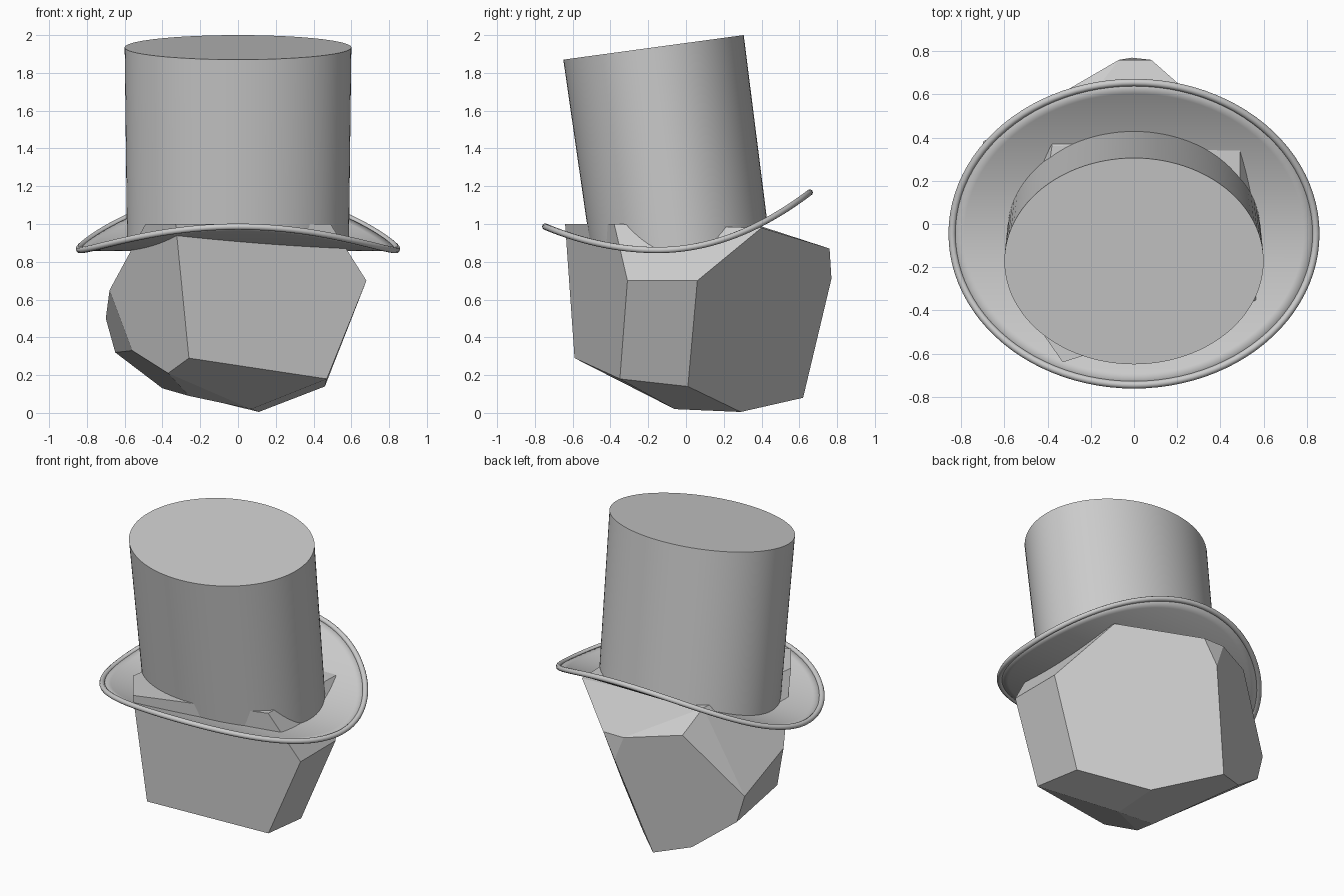
import bpy, bmesh, math
from mathutils import Vector

if "Cube" in bpy.data.objects:
    bpy.data.objects.remove(bpy.data.objects["Cube"])

grey = bpy.data.materials.new("plain_grey")
grey.diffuse_color = (0.6, 0.6, 0.6, 1)
grey.use_nodes = True
grey.node_tree.nodes["Principled BSDF"].inputs["Base Color"].default_value = grey.diffuse_color
SEG = 96


def finish(bm, name, smooth=True):
    bmesh.ops.recalc_face_normals(bm, faces=bm.faces)
    me = bpy.data.meshes.new(name)
    bm.to_mesh(me)
    bm.free()
    ob = bpy.data.objects.new(name, me)
    bpy.context.collection.objects.link(ob)
    me.materials.append(grey)
    if smooth:
        bpy.ops.object.select_all(action='DESELECT')
        ob.select_set(True)
        bpy.context.view_layer.objects.active = ob
        bpy.ops.object.shade_smooth_by_angle(angle=math.radians(40))
    return ob


def brim_z(y):
    # saddle curve of the brim, steeper towards the back
    return 0.862 + (0.47 if y > -0.15 else 0.35) * (y + 0.15) ** 2


def bridge(bm, a, b):
    n = len(a)
    for i in range(n):
        bm.faces.new((a[i], a[(i + 1) % n], b[(i + 1) % n], b[i]))


# faceted rock: convex hull of its corners
corners = [
    (-.26, -.59, .29), (.47, -.35, .18), (.46, .01, .14), (.68, -.31, .70), (.68, .06, .70),
    (.11, .29, .005), (.07, -.06, .02), (.49, .40, .98), (-.19, .62, .08), (-.01, .77, .71),
    (.08, .76, .87), (-.07, .76, .87), (-.38, .58, .90), (-.37, -.41, .21), (-.26, -.13, .09),
    (-.40, .51, .13), (-.56, -.165, .33), (-.65, .39, .32), (-.70, .38, .50), (-.68, -.06, .65),
    (-.33, -.64, 1.0), (.49, -.38, 1.0), (-.49, -.41, 1.0), (-.38, .36, 1.0)]
bm = bmesh.new()
for c in corners:
    bm.verts.new((c[0], c[1], max(c[2], 0.0)))
hull = bmesh.ops.convex_hull(bm, input=bm.verts)
inside = [g for g in hull["geom_interior"] if isinstance(g, bmesh.types.BMVert)]
bmesh.ops.delete(bm, geom=inside, context='VERTS')
bmesh.ops.dissolve_limit(bm, angle_limit=math.radians(6), verts=bm.verts, edges=bm.edges)
finish(bm, "rock", smooth=False)

# hat crown: oval tube tilted back, its foot following the brim
tilt = math.radians(7.75)
bm = bmesh.new()
top, foot = [], []
for i in range(SEG):
    a = 2 * math.pi * i / SEG
    c, s = math.cos(a), math.sin(a)
    top.append(bm.verts.new((.60 * c, -.172 + .482 * s * math.cos(tilt),
                             1.935 + .482 * s * math.sin(tilt))))
    y = -.04 + .47 * s
    foot.append(bm.verts.new((.587 * c, y, brim_z(y) - .005)))
bridge(bm, foot, top)
bm.faces.new(top)
finish(bm, "hat_crown")

# hat brim: oval sheet bent front to back
bm = bmesh.new()
rings = []
for k in range(8):
    t = .6 + .385 * k / 7
    ring = []
    for i in range(SEG):
        a = 2 * math.pi * i / SEG
        x, y = .845 * t * math.cos(a), -.045 + .70 * t * math.sin(a)
        ring.append(bm.verts.new((x, y, brim_z(y))))
    rings.append(ring)
for a, b in zip(rings, rings[1:]):
    bridge(bm, a, b)
brim = finish(bm, "hat_brim")
mod = brim.modifiers.new("thickness", 'SOLIDIFY')
mod.thickness = .012
mod.offset = 0

# rolled edge around the brim
bm = bmesh.new()
loops = []
for i in range(SEG):
    a = 2 * math.pi * i / SEG
    x, y = .842 * math.cos(a), -.045 + .70 * math.sin(a)
    mid = Vector((x, y, brim_z(y)))
    out = Vector((math.cos(a) / .842, math.sin(a) / .70, 0)).normalized()
    loops.append([bm.verts.new(mid + .017 * (out * math.cos(b) + Vector((0, 0, math.sin(b)))))
                  for b in (2 * math.pi * j / 10 for j in range(10))])
for i in range(SEG):
    bridge(bm, loops[i], loops[(i + 1) % SEG])
finish(bm, "brim_edge")
